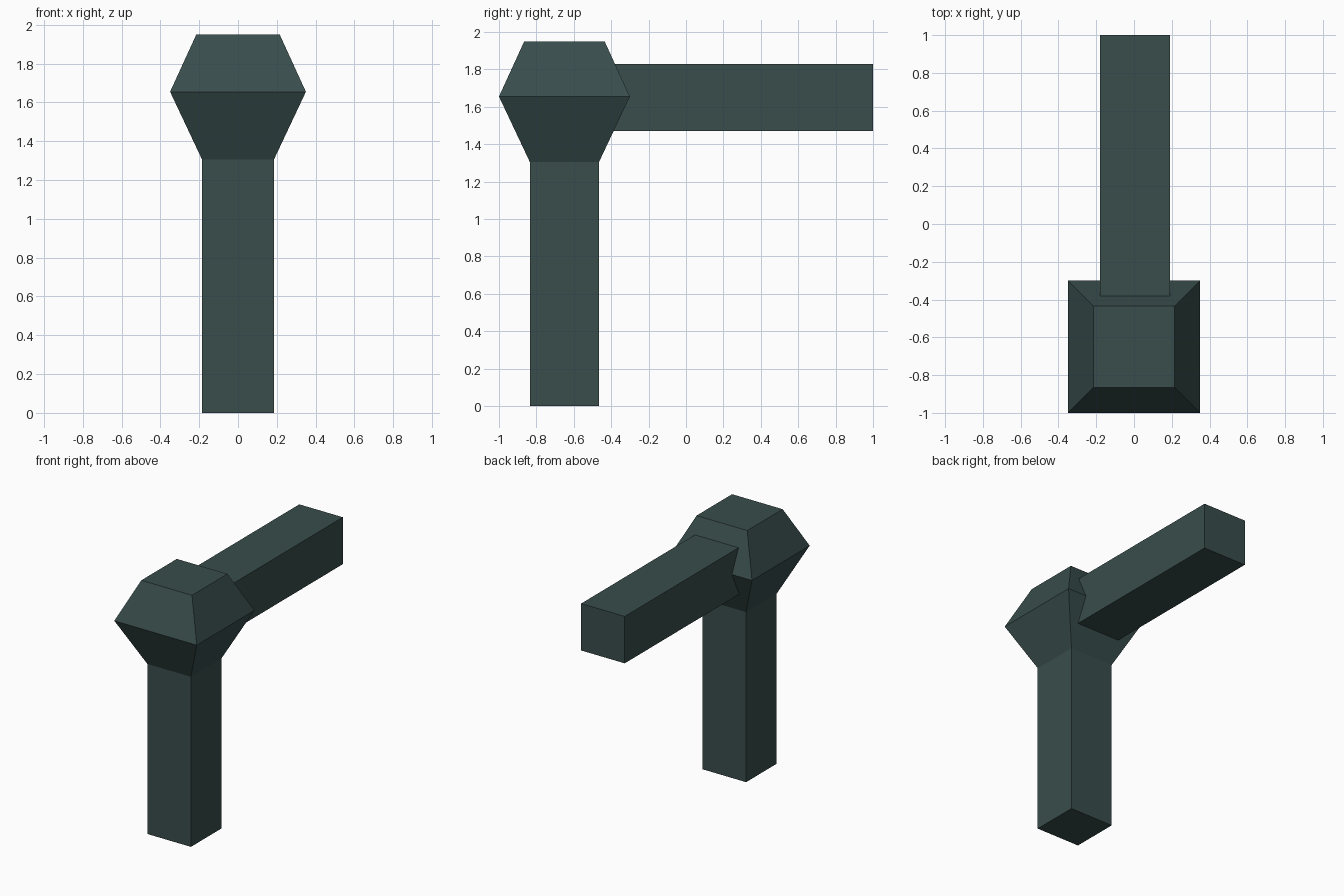
import bpy, bmesh

if "Cube" in bpy.data.objects:
    bpy.data.objects.remove(bpy.data.objects["Cube"])

mat = bpy.data.materials.new("dark slate green")
mat.diffuse_color = (0.04, 0.074, 0.072, 1)
mat.use_nodes = True
mat.node_tree.nodes["Principled BSDF"].inputs["Base Color"].default_value = mat.diffuse_color


def loft(name, rings):
    """Square-section solid from (centre, u half-vector, v half-vector) rings."""
    bm = bmesh.new()
    loops = []
    for c, u, v in rings:
        loops.append([bm.verts.new([c[i] + a * u[i] + b * v[i] for i in range(3)])
                      for a, b in ((-1, -1), (1, -1), (1, 1), (-1, 1))])
    for lo, hi in zip(loops, loops[1:]):
        for i in range(4):
            j = (i + 1) % 4
            bm.faces.new((lo[i], lo[j], hi[j], hi[i]))
    bm.faces.new(loops[0][::-1])
    bm.faces.new(loops[-1])
    bmesh.ops.recalc_face_normals(bm, faces=bm.faces)
    me = bpy.data.meshes.new(name)
    bm.to_mesh(me)
    bm.free()
    me.materials.append(mat)
    ob = bpy.data.objects.new(name, me)
    bpy.context.collection.objects.link(ob)
    return ob


# Upright post flaring into the faceted head
loft("post_and_head", [((0, -0.65, z), (h, 0, 0), (0, h, 0))
                       for z, h in ((0, 0.185), (1.305, 0.185), (1.655, 0.35), (1.95, 0.215))])

# Horizontal arm running backwards out of the head
loft("arm", [((0.005, y, 1.65), (0.185, 0, 0), (0, 0, 0.18)) for y in (-0.45, 1.0)])
